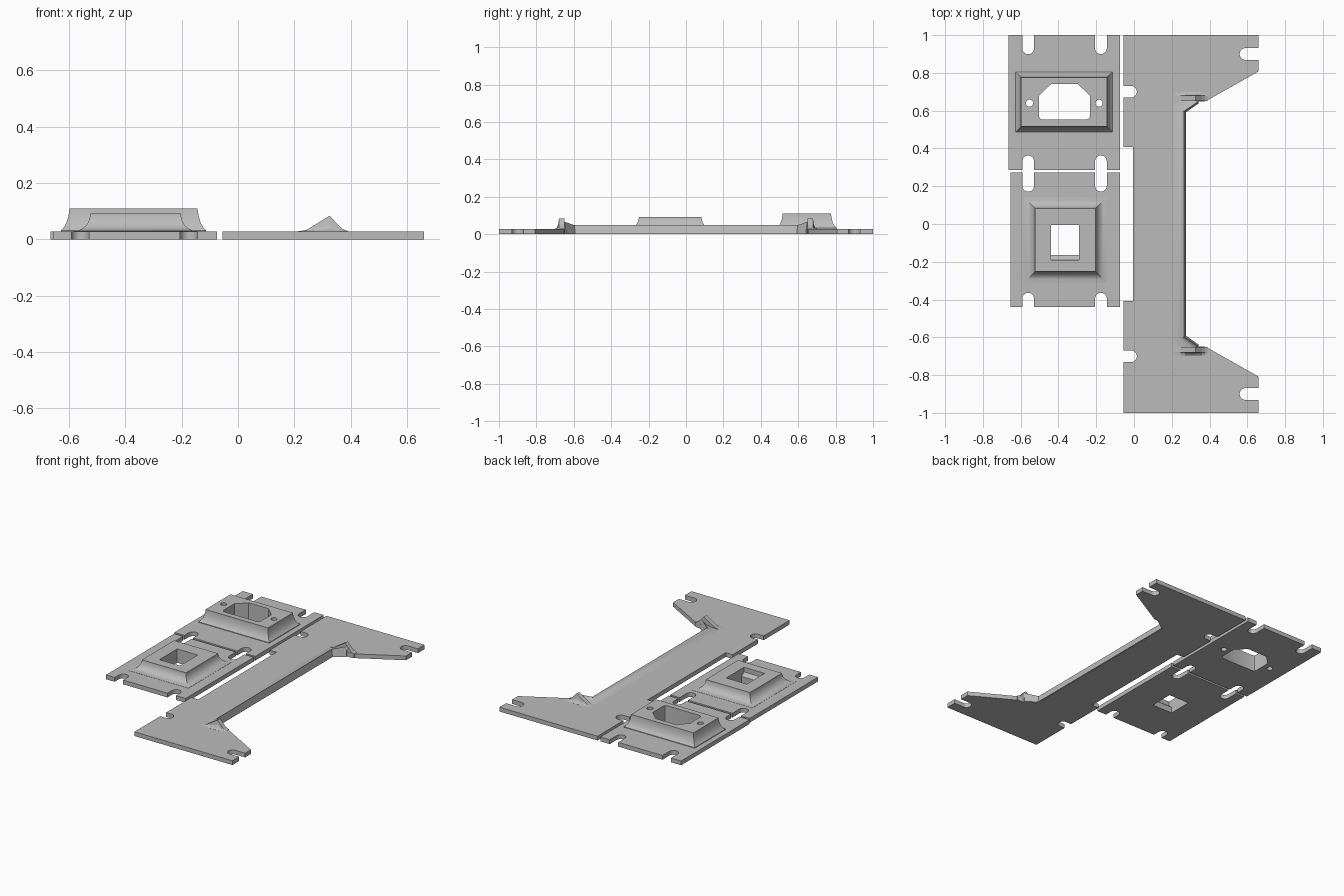
import bpy, bmesh, math

cube = bpy.data.objects.get("Cube")
if cube:
    bpy.data.objects.remove(cube, do_unlink=True)

grey = bpy.data.materials.new("plain grey")
grey.use_nodes = True
colour = (0.5, 0.5, 0.5, 1)
grey.diffuse_color = colour
grey.node_tree.nodes["Principled BSDF"].inputs["Base Color"].default_value = colour
T = 0.028  # sheet thickness


def loft(name, rings):
    """Skin a closed solid through rings that have equal point counts."""
    bm = bmesh.new()
    vs = [[bm.verts.new(p) for p in r] for r in rings]
    n = len(vs[0])
    for a, b in zip(vs, vs[1:]):
        for i in range(n):
            j = (i + 1) % n
            bm.faces.new((a[i], a[j], b[j], b[i]))
    bm.faces.new(vs[0][::-1])
    bm.faces.new(vs[-1])
    bmesh.ops.recalc_face_normals(bm, faces=bm.faces)
    mesh = bpy.data.meshes.new(name)
    bm.to_mesh(mesh)
    bm.free()
    mesh.materials.append(grey)
    ob = bpy.data.objects.new(name, mesh)
    bpy.context.collection.objects.link(ob)
    return ob


def prism(name, pts, z0, z1):
    return loft(name, [[(x, y, z) for x, y in pts] for z in (z0, z1)])


def activate(ob):
    bpy.ops.object.select_all(action='DESELECT')
    ob.select_set(True)
    bpy.context.view_layer.objects.active = ob


def combine(ob, tool, op):
    activate(ob)
    m = ob.modifiers.new("join", 'BOOLEAN')
    m.operation, m.object, m.solver = op, tool, 'EXACT'
    bpy.ops.object.modifier_apply(modifier=m.name)
    bpy.data.objects.remove(tool, do_unlink=True)


def smooth(ob):
    activate(ob)
    bpy.ops.object.shade_smooth_by_angle(angle=math.radians(28))


def rect(x0, x1, y0, y1, d=0):
    return [(x0 - d, y0 - d), (x1 + d, y0 - d), (x1 + d, y1 + d), (x0 - d, y1 + d)]


def slot(cx, cy, dx, dy, r=0.031):
    """Round-ended slot outline: arc at the centre, open along (dx, dy)."""
    ang = math.atan2(dy, dx)
    arc = [ang + math.pi * (0.5 + k / 12) for k in range(13)]
    pts = [(cx + r * math.cos(a), cy + r * math.sin(a)) for a in arc]
    return pts + [(pts[-1][0] + dx, pts[-1][1] + dy), (pts[0][0] + dx, pts[0][1] + dy)]


def circle(cx, cy, r):
    return [(cx + r * math.cos(k * math.pi / 12), cy + r * math.sin(k * math.pi / 12))
            for k in range(24)]


def cut(ob, pts):
    combine(ob, prism("cutter", pts, -0.1, 0.3), 'DIFFERENCE')


def mount_plate(name, x0, x1, y0, y1, block, flare):
    """Sheet with four end slots and a flared raised block."""
    ob = prism(name, rect(x0, x1, y0, y1), 0, T)
    rings = [[(x, y, z) for x, y in rect(*block, d)] for d, z in flare]
    combine(ob, loft("raised_block", rings), 'UNION')
    for cx in (-0.56, -0.175):
        cut(ob, slot(cx, y1 - 0.07, 0, 0.2))
        cut(ob, slot(cx, y0 + 0.045, 0, -0.2))
    return ob


# Power inlet plate
inlet = mount_plate("inlet_plate", -0.665, -0.075, 0.287, 1.0,
                    (-0.598, -0.143, 0.516, 0.776),
                    [(0.03, 0.01), (0.03, 0.032), (0.02, 0.042), (0.011, 0.058),
                     (0.004, 0.08), (0, 0.104), (0, 0.11)])
cut(inlet, [(-0.485, 0.553), (-0.251, 0.553), (-0.238, 0.558), (-0.233, 0.571),
            (-0.233, 0.68), (-0.297, 0.74), (-0.44, 0.74), (-0.503, 0.68),
            (-0.503, 0.571), (-0.498, 0.558)])
for cx in (-0.553, -0.185):
    cut(inlet, circle(cx, 0.64, 0.019))
smooth(inlet)

# Socket plate, with a ledge inside the opening
socket = mount_plate("socket_plate", -0.655, -0.075, -0.44, 0.272,
                     (-0.524, -0.203, -0.252, 0.083),
                     [(0.06, 0.01), (0.06, 0.029), (0.04, 0.032), (0.026, 0.039),
                      (0.014, 0.05), (0.005, 0.066), (0, 0.086), (0, 0.091)])
opening = [(-0.19, 0.2), (-0.19, 0.06), (-0.165, 0.04), (-0.165, -0.1),
           (-0.005, -0.1), (-0.005, 0.2)]
combine(socket, loft("cutter", [[(x, y, z) for y, z in opening] for x in (-0.44, -0.29)]),
        'DIFFERENCE')
smooth(socket)

# Long bracket sheet
half = [(0.265, 0.597), (0.34, 0.648), (0.38, 0.65), (0.66, 0.808), (0.66, 1),
        (-0.055, 1), (-0.055, 0.407), (-0.005, 0.407)]
bracket = prism("bracket_sheet", half + [(x, -y) for x, y in half[::-1]], 0, T)
for s in (1, -1):
    cut(bracket, slot(-0.016, s * 0.7, -0.2, 0))
    cut(bracket, slot(0.59, s * 0.9, 0.2, 0))
smooth(bracket)

# Stiffening rim along the inner edge of the bracket
path = [(0.34, 0.648, -0.35, 0.85, 1.9), (0.265, 0.597, -1, 0.53, 1)]
path += [(x, -y, u, -v, h) for x, y, u, v, h in path[::-1]]
profile = [(-0.01, 0.001), (0, 0.048), (0.006, 0.042), (0.016, 0.036),
           (0.032, 0.031), (0.06, 0.0275), (0.06, 0.001)]
rim = loft("bracket_rim", [[(x + u * d, y + v * d, z if z < T else T + (z - T) * h)
                            for d, z in profile] for x, y, u, v, h in path])
smooth(rim)

# Triangular gussets at both ends of the rim
fin = [(0.215, 0.002), (0.215, T), (0.245, 0.034), (0.27, 0.05), (0.325, 0.084),
       (0.36, 0.046), (0.375, 0.035), (0.39, 0.029), (0.39, 0.002)]
for s, side in ((1, "back"), (-1, "front")):
    rings = []
    for y, h in ((0.65, 1), (0.679, 1), (0.683, 0.45), (0.69, 0.15), (0.7, 0.01)):
        rings.append([(x, s * y, z if z < T else T + (z - T) * h) for x, z in fin])
    loft(side + "_gusset", rings)
